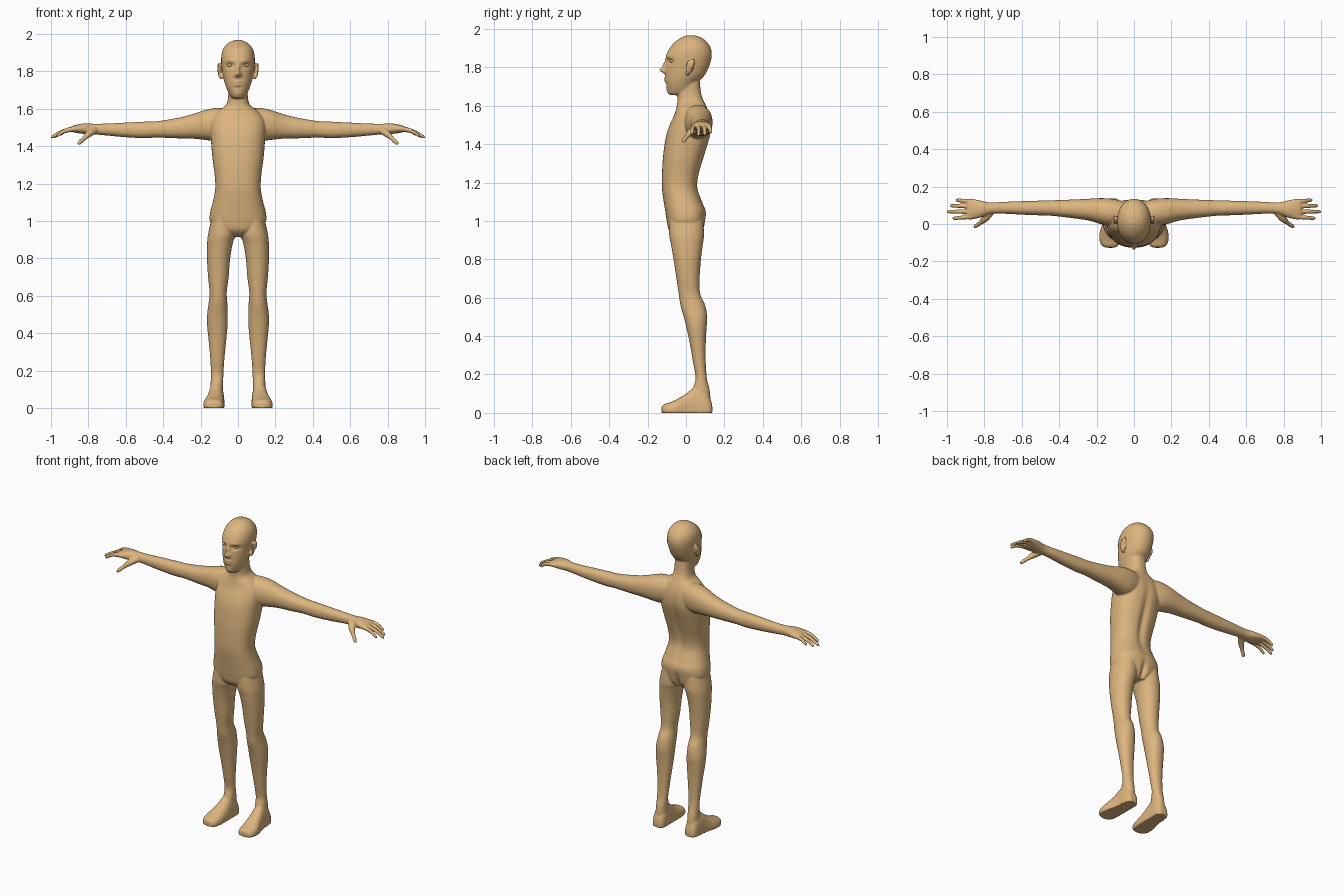
import bpy, bmesh, math
from mathutils import Vector, Matrix

X, Y, Z = Vector((1, 0, 0)), Vector((0, 1, 0)), Vector((0, 0, 1))
skin = bpy.data.materials.new("skin")
skin.diffuse_color = (0.72, 0.46, 0.21, 1)
bm = bmesh.new()


def spline(rows, steps=6):
    """Catmull-Rom through rows of numbers."""
    out = []
    for i in range(len(rows) - 1):
        a, b, c, d = (rows[max(0, min(len(rows) - 1, i + k))] for k in (-1, 0, 1, 2))
        for s in range(steps):
            t = s / steps
            out.append([0.5 * (2 * q + (r - p) * t + (2 * p - 5 * q + 4 * r - w) * t * t
                               + (3 * q - p - 3 * r + w) * t ** 3)
                        for p, q, r, w in zip(a, b, c, d)])
    return out + [list(rows[-1])]


def loft(rows, u, v, power=2.0, both=False, shape=None, n=32):
    """Skin rows of (x, y, z, radius_u, radius_v) with superellipse rings."""
    for side in ((1, -1) if both else (1,)):
        rings = []
        for x, y, z, ru, rv in spline(rows):
            ring = []
            for k in range(n):
                a = 2 * math.pi * k / n
                c, s = math.cos(a), math.sin(a)
                p = (Vector((x, y, z))
                     + u * max(ru, 0.001) * math.copysign(abs(c) ** (2 / power), c)
                     + v * max(rv, 0.001) * math.copysign(abs(s) ** (2 / power), s))
                if shape:
                    p = shape(p)
                ring.append(bm.verts.new((p.x * side, p.y, p.z)))
            rings.append(ring)
        for r0, r1 in zip(rings, rings[1:]):
            for k in range(n):
                j = (k + 1) % n
                bm.faces.new((r0[k], r0[j], r1[j], r1[k]))
        bm.faces.new(rings[0])
        bm.faces.new(rings[-1])


def ball(loc, size, rot=Matrix()):
    bmesh.ops.create_uvsphere(bm, u_segments=24, v_segments=16, radius=1,
                              matrix=Matrix.Translation(loc) @ rot @ Matrix.Diagonal((*size, 1)))


def upright(rows):
    """(z, front, back, half width) -> loft rows"""
    return [(0, (f + b) / 2, z, w, (b - f) / 2) for z, f, b, w in rows]


# torso and neck
def spine(p):
    if p.y > 0.03:
        p.y -= 0.014 * math.exp(-(p.x / 0.022) ** 2 - ((p.z - 1.3) / 0.17) ** 2)
        p.y -= 0.02 * math.exp(-(p.x / 0.014) ** 2 - ((p.z - 0.95) / 0.05) ** 2)
    return p


loft(upright([(.915, -.05, .07, .05), (.95, -.088, .09, .12), (1.0, -.1, .1, .15),
              (1.05, -.108, .104, .148), (1.1, -.116, .085, .135), (1.17, -.125, .062, .122),
              (1.24, -.125, .068, .124), (1.34, -.119, .097, .137), (1.44, -.104, .126, .145),
              (1.5, -.085, .131, .148), (1.55, -.062, .124, .14), (1.59, -.05, .11, .105),
              (1.62, -.045, .095, .065), (1.66, -.045, .08, .053), (1.72, -.04, .072, .051),
              (1.76, -.03, .07, .045)]), X, Y, 2.4, shape=spine, n=96)

# head, with the face pushed in and out: (x, z, amount, size x, size z)
FACE = [(0, 1.785, -.031, .013, .014), (0, 1.812, -.017, .010, .022), (.013, 1.78, -.010, .009, .009),
        (.042, 1.832, .015, .022, .014), (.040, 1.855, -.005, .025, .008),
        (0, 1.744, -.008, .022, .006), (0, 1.728, -.008, .018, .006),
        (0, 1.736, .004, .025, .002), (0, 1.712, .004, .02, .006), (0, 1.682, -.004, .02, .012)]


def face(p):
    if p.y < -0.02:
        p.y += sum(d * math.exp(-((abs(p.x) - x) / sx) ** 2 - ((p.z - z) / sz) ** 2)
                   for x, z, d, sx, sz in FACE)
    return p


loft(upright([(1.655, -.078, -.03, .02), (1.664, -.092, .02, .038), (1.69, -.1, .04, .053),
              (1.72, -.106, .06, .065), (1.76, -.107, .098, .077), (1.81, -.104, .122, .085),
              (1.86, -.103, .134, .09), (1.9, -.085, .129, .086), (1.93, -.06, .11, .073),
              (1.955, -.025, .08, .048), (1.967, .005, .045, .018)]),
     X, Y, 2.1, shape=face, n=160)

# ears: shell with a rim and a lobe
for s in (1, -1):
    tilt = Matrix.Rotation(math.radians(-14), 4, 'X') @ Matrix.Rotation(s * math.radians(22), 4, 'Z')
    ball((s * .098, .02, 1.805), (.008, .022, .04), tilt)
    ball((s * .103, .034, 1.82), (.008, .01, .026), tilt)
    ball((s * .09, .008, 1.772), (.009, .011, .016))

# arms and palms: (x, front, back, bottom, top)
arm = [(.05, .0, .12, 1.45, 1.6), (.12, -.01, .135, 1.43, 1.604), (.18, .0, .138, 1.434, 1.592),
       (.24, .018, .135, 1.44, 1.572), (.32, .03, .131, 1.442, 1.552), (.43, .043, .127, 1.446, 1.534),
       (.5, .046, .125, 1.443, 1.531), (.6, .05, .122, 1.448, 1.526), (.7, .055, .118, 1.457, 1.521),
       (.77, .053, .115, 1.463, 1.52), (.82, .035, .125, 1.465, 1.522),
       (.87, .024, .135, 1.472, 1.513), (.893, .026, .133, 1.478, 1.505)]
loft([(x, (f + b) / 2, (l + h) / 2, (b - f) / 2, (h - l) / 2) for x, f, b, l, h in arm],
     Y, Z, 2.2, both=True)

# fingers: (base y, tip x, tip y, tip z)
for y, tx, ty, tz in [(.121, .955, .127, 1.462), (.094, .985, .098, 1.45),
                      (.066, 1.0, .066, 1.447), (.038, .972, .031, 1.455)]:
    m = (.87 + tx) / 2
    loft([(.865, y, 1.494, .012, .014), (m, (y + ty) / 2, (1.494 + tz) / 2 + .009, .011, .0125),
          (tx - .012, ty, tz + .006, .0095, .010), (tx - .003, ty, tz + .001, .007, .007),
          (tx, ty, tz, .002, .002)], Y, Z, both=True, n=16)

# thumbs
axis = Vector((.08, -.065, -.065)).normalized()
u = axis.orthogonal().normalized()
loft([(.765, .065, 1.487, .02, .02), (.795, .03, 1.468, .019, .019), (.822, .006, 1.443, .012, .012),
      (.845, -.011, 1.421, .011, .011), (.854, -.017, 1.412, .007, .007),
      (.856, -.019, 1.41, .002, .002)], u, axis.cross(u), both=True, n=16)

# legs: (z, inner, outer, front, back)
leg = [(1.02, .02, .14, -.088, .088), (.93, .014, .16, -.088, .094), (.88, .028, .165, -.079, .088),
       (.8, .042, .166, -.065, .078), (.7, .05, .16, -.05, .071), (.62, .06, .152, -.038, .074),
       (.56, .057, .157, -.029, .1), (.5, .055, .165, -.012, .11), (.44, .056, .165, .003, .107),
       (.36, .063, .157, .02, .103), (.26, .073, .148, .037, .103), (.18, .078, .145, .05, .109),
       (.12, .079, .147, .035, .123), (.04, .078, .15, .03, .13)]
loft([((i + o) / 2, (f + b) / 2, z, (o - i) / 2, (b - f) / 2) for z, i, o, f, b in leg],
     X, Y, 2.1, both=True)


# feet: (y, centre x, half width, height), flattened on the ground
def ground(p):
    p.z = max(p.z, 0)
    return p


foot = [(.137, .115, .018, .035), (.128, .115, .033, .07), (.1, .115, .042, .12), (.05, .117, .044, .135),
        (.0, .121, .049, .1), (-.05, .128, .056, .07), (-.09, .13, .054, .053),
        (-.117, .128, .042, .044), (-.127, .126, .02, .03)]
loft([(x, y, .015, w, h - .015) for y, x, w, h in foot], X, Z, 2.3, both=True, shape=ground)

# fuse everything into one smooth skin
bmesh.ops.recalc_face_normals(bm, faces=bm.faces)
mesh = bpy.data.meshes.new("body")
bm.to_mesh(mesh)
bm.free()
mesh.materials.append(skin)
body = bpy.data.objects.new("body", mesh)
bpy.context.collection.objects.link(body)
rem = body.modifiers.new("fuse", 'REMESH')
rem.mode, rem.voxel_size, rem.use_smooth_shade = 'VOXEL', 0.0045, True
smo = body.modifiers.new("soften", 'SMOOTH')
smo.factor, smo.iterations = 0.5, 4

# eyeballs
for s, name in ((1, "left_eye"), (-1, "right_eye")):
    bpy.ops.mesh.primitive_uv_sphere_add(segments=24, ring_count=16, radius=.014,
                                         location=(s * .042, -.073, 1.832))
    eye = bpy.context.object
    eye.name = name
    eye.scale = (1.15, 1, .6)
    eye.data.materials.append(skin)
    bpy.ops.object.shade_smooth()
